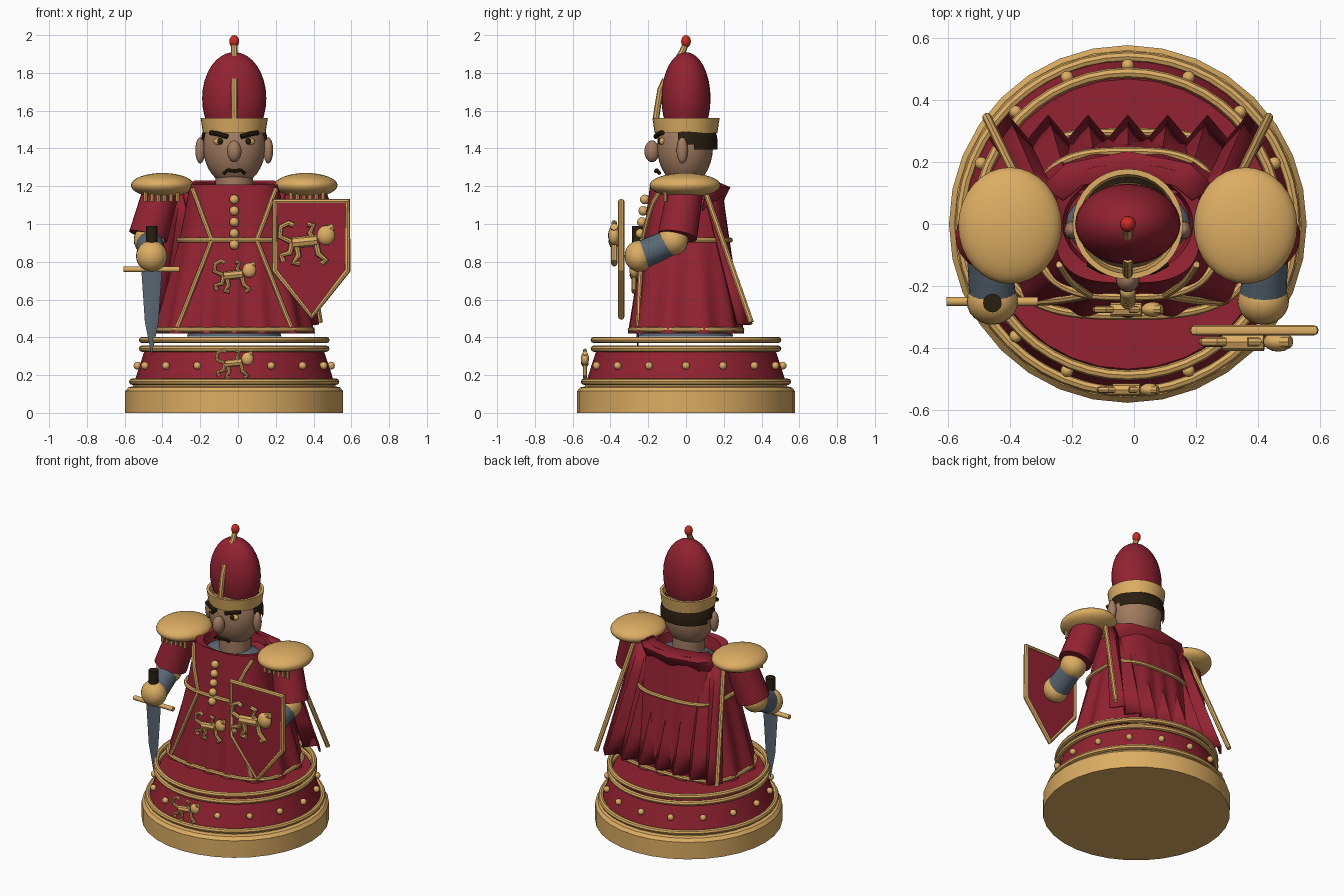
import bpy, bmesh, math
from mathutils import Vector, Matrix

if "Cube" in bpy.data.objects:
    bpy.data.objects.remove(bpy.data.objects["Cube"])


def material(name, rgb):
    m = bpy.data.materials.new(name)
    m.diffuse_color = (*rgb, 1)
    m.use_nodes = True
    m.node_tree.nodes["Principled BSDF"].inputs["Base Color"].default_value = m.diffuse_color
    return m


RED = material("crimson", (0.29, 0.016, 0.031))
GOLD = material("gold", (0.72, 0.42, 0.125))
SKIN = material("skin", (0.36, 0.20, 0.115))
STEEL = material("steel blue", (0.10, 0.135, 0.175))
DARK = material("dark brown", (0.022, 0.013, 0.005))
BRIGHT = material("bright red", (0.60, 0.025, 0.016))
TAU = math.tau


def add(name, mesh, mat):
    mesh.materials.clear()
    mesh.materials.append(mat)
    ob = bpy.data.objects.new(name, mesh)
    bpy.context.collection.objects.link(ob)
    return ob


def from_bm(name, bm, mat):
    bmesh.ops.recalc_face_normals(bm, faces=bm.faces)
    mesh = bpy.data.meshes.new(name)
    bm.to_mesh(mesh)
    bm.free()
    return add(name, mesh, mat)


def ellipsoid(name, c, r, mat, keep=None, seg=24):
    bm = bmesh.new()
    bmesh.ops.create_uvsphere(bm, u_segments=seg, v_segments=seg // 2, radius=1)
    bm.transform(Matrix.Translation(c) @ Matrix.Diagonal((*r, 1)))
    if keep:
        bad = [f for f in bm.faces if not keep(f.calc_center_median())]
        bmesh.ops.delete(bm, geom=bad, context='FACES')
    return from_bm(name, bm, mat)


def rod(name, p0, p1, r0, r1, mat, seg=20):
    p0, p1 = Vector(p0), Vector(p1)
    d = p1 - p0
    bm = bmesh.new()
    bmesh.ops.create_cone(bm, cap_ends=True, segments=seg, radius1=r0, radius2=r1, depth=d.length)
    bm.transform(Matrix.Translation((p0 + p1) / 2) @ d.to_track_quat('Z', 'Y').to_matrix().to_4x4())
    return from_bm(name, bm, mat)


def tube(name, strokes, mat, cyclic=False):
    """strokes: list of (points, radius)"""
    cu = bpy.data.curves.new(name, 'CURVE')
    cu.dimensions, cu.bevel_depth, cu.bevel_resolution, cu.use_fill_caps = '3D', 1, 2, True
    for pts, r in strokes:
        s = cu.splines.new('POLY')
        s.points.add(len(pts) - 1)
        for p, co in zip(s.points, pts):
            p.co, p.radius = (*co, 1), r
        s.use_cyclic_u = cyclic
    tmp = bpy.data.objects.new(name + "_tmp", cu)
    mesh = bpy.data.meshes.new_from_object(tmp)
    bpy.data.objects.remove(tmp)
    return add(name, mesh, mat)


def loft(name, rings, mat, cap=True):
    bm = bmesh.new()
    rows = [[bm.verts.new(p) for p in ring] for ring in rings]
    for a, b in zip(rows, rows[1:]):
        for i in range(len(a)):
            j = (i + 1) % len(a)
            bm.faces.new((a[i], a[j], b[j], b[i]))
    if cap:
        bm.faces.new(rows[0])
        bm.faces.new(rows[-1])
    return from_bm(name, bm, mat)


def circle(rx, ry, z, n=32):
    return [(rx * math.cos(TAU * i / n), ry * math.sin(TAU * i / n), z) for i in range(n)]


def lathe(name, profile, mat, cap=True):
    return loft(name, [circle(r, r, z) for r, z in profile], mat, cap)


# --- round base
lathe("base_plinth", [(.577, 0), (.577, .115), (.56, .135), (.535, .14), (.535, .165)], GOLD)
lathe("base_drum", [(.53, .16), (.468, .35)], RED)
for name, r, z in (("lower_ring", .54, .165), ("middle_ring", .488, .34), ("upper_ring", .488, .386)):
    tube(name, [(circle(r, r, z, 48), .017)], GOLD, True)
for i in range(16):
    a = TAU * i / 16 - math.pi / 2
    if i:
        ellipsoid("base_stud", (.512 * math.cos(a), .512 * math.sin(a), .25), (.021,) * 3, GOLD, seg=12)

# --- pleated robe, boxy cross-section
KEYS = [(.42, .415, .295), (.915, .288, .228), (1.21, .235, .19)]


def robe(a, z, grow=0.0):
    k0, k1 = (KEYS[0], KEYS[1]) if z < .915 else (KEYS[1], KEYS[2])
    t = (z - k0[0]) / (k1[0] - k0[0])
    rx, ry = (k0[i] + t * (k1[i] - k0[i]) + grow for i in (1, 2))
    r = (abs(math.cos(a) / rx) ** 3 + abs(math.sin(a) / ry) ** 3) ** (-1 / 3)
    if not grow:
        r *= 1 + .045 * max(0, (1.1 - z) / .7) * math.cos(14 * (a + math.pi / 2))
    return (r * math.cos(a), r * math.sin(a), z)


def front(x, z, grow=.006):
    a = min((TAU * i / 720 for i in range(360, 720)), key=lambda a: abs(robe(a, z, grow)[0] - x))
    return robe(a, z, grow)


ANG = [TAU * i / 112 for i in range(112)]
ZS = [.42, .55, .7, .82, .915, 1.0, 1.1, 1.21]
inner = [circle(.21, .165, 1.2, 112), circle(.2, .15, 1.12, 112)]
loft("robe", [[robe(a, z) for a in ANG] for z in ZS] + inner, RED)
rod("mail_skirt", (0, 0, .405), (0, 0, .5), .25, .22, STEEL)
ellipsoid("neck_guard", (0, 0, 1.13), (.2, .12, .05), STEEL)
tube("belt", [([robe(a, .915, .006) for a in ANG], .014)], GOLD, True)
tube("hem_trim", [([robe(a, .44, .003) for a in ANG], .014)], GOLD, True)
for s in (-1, 1):
    path = [front(s * (.12 + .10 * t), .915 + .27 * t) for t in (1, .75, .5, .25, 0)]
    path += [front(s * (.12 + .18 * t), .915 - .46 * t) for t in (.25, .5, .75, 1)]
    tube("front_braid", [(path, .013)], GOLD)
for i in range(5):
    p = front(0, 1.13 - .06 * i)
    ellipsoid("button", (0, p[1] - .012, p[2]), (.026,) * 3, GOLD, seg=12)

# --- cape with zigzag pleats, side trim and collar
bm = bmesh.new()
rows = []
for t in (0, .25, .5, .75, 1):
    w, y, z = .33 + .12 * t, .11 + .205 * t, 1.18 - .71 * t
    rows.append([bm.verts.new((w * (i / 7 - 1), y + (.008 + .03 * t) * (1 if i % 2 else -1), z))
                 for i in range(15)])
for a, b in zip(rows, rows[1:]):
    for i in range(14):
        bm.faces.new((a[i], a[i + 1], b[i + 1], b[i]))
cape = from_bm("cape", bm, RED)
cape.modifiers.new("thickness", 'SOLIDIFY').thickness = .012
for s in (-1, 1):
    tube("cape_trim", [([(s * .335, .10, 1.18), (s * .455, .345, .48)], .015)], GOLD)
outer = [(-.28, .12), (-.2, .195), (0, .235), (.2, .195), (.28, .12)]
bm = bmesh.new()
rows = [[bm.verts.new((x * k, y * m, z)) for x, y in outer]
        for k, m, z in ((.75, .65, 1.23), (1, 1, 1.195), (.9, .72, 1.06))]
for a, b in zip(rows, rows[1:]):
    for i in range(4):
        bm.faces.new((a[i], a[i + 1], b[i + 1], b[i]))
from_bm("cape_collar", bm, RED).modifiers.new("thickness", 'SOLIDIFY').thickness = .01


# --- heraldic lion relief
def lion(name, x, y, z, s):
    strokes = [([(-.22, 0), (.18, .04)], .09),
               ([(-.24, .02), (-.42, .1), (-.4, .26), (-.28, .32), (-.2, .28)], .045),
               ([(-.22, 0), (-.26, -.16), (-.4, -.2), (-.36, -.3)], .05),
               ([(-.16, 0), (-.12, -.2), (-.2, -.32), (-.1, -.33)], .05),
               ([(.16, 0), (.2, -.18), (.32, -.28), (.24, -.33)], .05),
               ([(.14, .04), (.06, .16), (.12, .28), (.02, .3)], .045),
               ([(.3, .2), (.44, .26)], .06)]
    tube(name, [([(x + s * u, y, z + s * v) for u, v in pts], r * s) for pts, r in strokes], GOLD)
    ellipsoid(name + "_mane", (x + .32 * s, y, z + .12 * s), (.15 * s, .1 * s, .16 * s), GOLD, seg=14)


lion("shield_lion", .38, -.38, .90, .33)
lion("robe_lion", 0, front(0, .72)[1] - .015, .725, .25)
lion("base_lion", 0, -.535, .26, .22)

# --- arms, epaulettes and fringe
for s in (-1, 1):
    rod("sleeve", (s * .38, 0, 1.2), (s * .455, -.045, .935), .095, .105, RED)
    ellipsoid("elbow", (s * .45, -.07, .915), (.082,) * 3, GOLD)
    rod("forearm", (s * .45, -.07, .91), (s * .437, -.225, .84), .07, .075, STEEL)
    ellipsoid("hand", (s * .437, -.25, .83), (.083, .075, .083), GOLD)
    ellipsoid("epaulette", (s * .38, -.005, 1.205), (.167, .188, .065), GOLD, seg=32)
    for i in range(6):
        x = .30 + .034 * i
        rod("fringe", (s * x, -.11, 1.12), (s * x, -.11, 1.18), .011, .011, GOLD, 8)

# --- sword
rod("sword_grip", (-.437, -.255, .89), (-.437, -.255, .99), .03, .03, DARK)
rod("sword_guard", (-.585, -.25, .76), (-.29, -.25, .76), .015, .015, GOLD, 12)
loft("sword_blade", [[(-.437 + w, -.255, z), (-.437, -.255 - d, z), (-.437 - w, -.255, z), (-.437, -.255 + d, z)]
                     for w, d, z in ((.055, .012, .76), (.036, .009, .48), (.002, .002, .31))], STEEL)

# --- shield
outline = [(.215, 1.12), (.6, 1.12), (.6, .755), (.41, .51), (.215, .755)]
loft("shield_plate", [[(x, y, z) for x, z in outline] for y in (-.352, -.335)], RED)
tube("shield_rim", [([(x, -.343, z) for x, z in outline], .017)], GOLD, True)

# --- head and face
rod("neck", (0, 0, 1.1), (0, 0, 1.28), .1, .1, SKIN)
ellipsoid("head", (0, -.005, 1.41), (.165, .148, .21), SKIN, seg=32)
ellipsoid("nose", (0, -.18, 1.385), (.038, .04, .058), SKIN)
ellipsoid("hair", (0, 0, 1.42), (.178, .168, .2), DARK,
          lambda c: c.y > -.04 and 1.385 + max(0, .08 - c.y) * .6 < c.z < 1.55, 48)
for s in (-1, 1):
    ellipsoid("ear", (s * .18, -.02, 1.39), (.026, .03, .07), SKIN, seg=16)
    ellipsoid("eye", (s * .078, -.125, 1.437), (.032, .018, .02), GOLD, seg=16)
    ellipsoid("pupil", (s * .075, -.138, 1.438), (.016, .012, .017), DARK, seg=12)
    tube("eyebrow", [([(s * .127, -.125, 1.483), (s * .085, -.148, 1.477), (s * .035, -.16, 1.462)], .013)], DARK)
tube("mouth", [([(-.055, -.14, 1.268), (-.035, -.155, 1.285), (0, -.16, 1.28),
                 (.035, -.155, 1.285), (.055, -.14, 1.268)], .01)], DARK)

# --- tall hat with band, crest and tip
lathe("hat_band", [(.166, 1.482), (.178, 1.562), (.16, 1.562), (.15, 1.49)], GOLD)
ellipsoid("hat_dome", (0, 0, 1.665), (.17, .13, .245), RED, seg=32)
tube("hat_crest", [([(0, -.16, 1.55), (0, -.15, 1.62), (0, -.135, 1.71), (0, -.11, 1.765)], .017)], GOLD)
tube("hat_tip", [([(0, -.04, 1.88), (0, -.02, 1.91), (0, 0, 1.955)], .017)], GOLD)
ellipsoid("hat_bead", (0, 0, 1.967), (.026, .026, .033), BRIGHT, seg=16)

# --- smooth shading and centring
for ob in bpy.context.scene.objects:
    ob.location.x -= .02
    ob.select_set(True)
    bpy.context.view_layer.objects.active = ob
bpy.ops.object.shade_smooth_by_angle(angle=math.radians(35))
